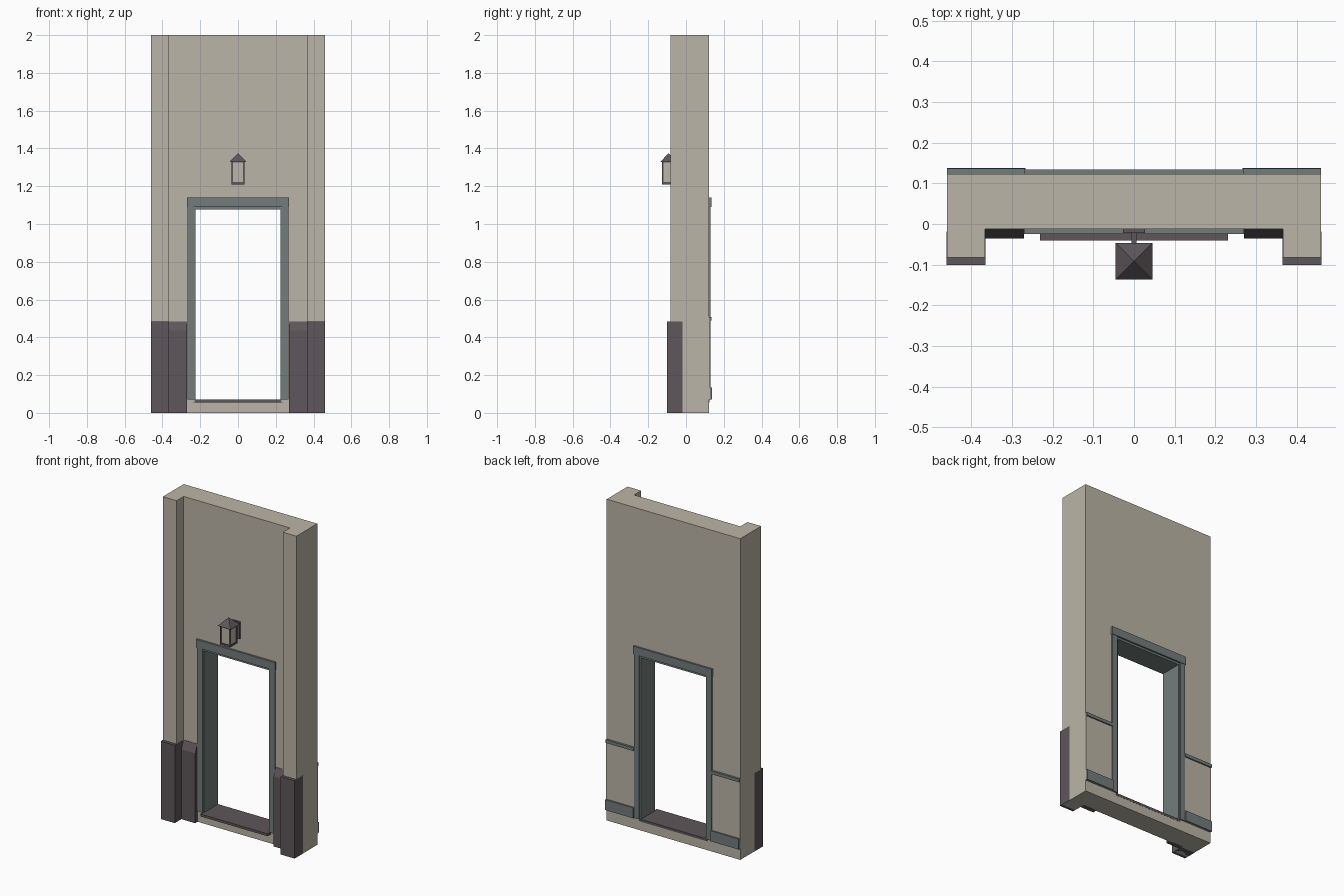
import bpy, bmesh

if "Cube" in bpy.data.objects:
    bpy.data.objects.remove(bpy.data.objects["Cube"])

def mat(name, col):
    m = bpy.data.materials.new(name)
    m.diffuse_color = (*col, 1)
    m.use_nodes = True
    m.node_tree.nodes["Principled BSDF"].inputs["Base Color"].default_value = m.diffuse_color
    return m

PLASTER = mat("plaster_beige", (0.50, 0.46, 0.385))
PLINTH = mat("dark_plum_stone", (0.112, 0.093, 0.103))
TRIM = mat("grey_teal_trim", (0.170, 0.205, 0.198))
GLASS = mat("pale_lamp_glass", (0.50, 0.46, 0.41))

def obj(name, bm, m):
    bmesh.ops.recalc_face_normals(bm, faces=bm.faces)
    me = bpy.data.meshes.new(name)
    bm.to_mesh(me)
    bm.free()
    me.materials.append(m)
    o = bpy.data.objects.new(name, me)
    bpy.context.collection.objects.link(o)
    return o

def prism(name, pts, vec, m):
    """Closed polygon swept along a vector."""
    bm = bmesh.new()
    f = bm.faces.new([bm.verts.new(p) for p in pts])
    r = bmesh.ops.extrude_face_region(bm, geom=[f])
    bmesh.ops.translate(bm, vec=vec, verts=[v for v in r["geom"] if isinstance(v, bmesh.types.BMVert)])
    return obj(name, bm, m)

def box(name, x, y, z, m):
    pts = [(x[0], y[0], z[0]), (x[1], y[0], z[0]), (x[1], y[1], z[0]), (x[0], y[1], z[0])]
    return prism(name, pts, (0, 0, z[1] - z[0]), m)

def pair(name, x, y, z, m):
    """Box on the right plus its mirror on the left."""
    box(name + "_right", x, y, z, m)
    box(name + "_left", (-x[1], -x[0]), y, z, m)

W, B, F, P = 0.46, 0.123, -0.012, -0.082   # half width, back, wall front, pilaster front
IN = 0.366                                 # inner edge of pilasters

# Wall with pilasters, doorway cut through
plan = [(-W, B), (-W, P), (-IN, P), (-IN, F), (IN, F), (IN, P), (W, P), (W, B)]
wall = prism("wall", [(x, y, 0) for x, y in plan], (0, 0, 2), PLASTER)
cutter = box("doorway_cutter", (-0.235, 0.235), (-0.3, 0.3), (0.056, 1.088), PLASTER)
mod = wall.modifiers.new("doorway", 'BOOLEAN')
mod.object = cutter
mod.operation = 'DIFFERENCE'
mod.solver = 'EXACT'
bpy.context.view_layer.objects.active = wall
bpy.ops.object.modifier_apply(modifier=mod.name)
bpy.data.objects.remove(cutter)

# Stone plinths: blocks round the pilasters, sloped-top panels beside the door
pair("pilaster_plinth", (IN - 0.001, W + 0.001), (-0.101, -0.018), (0, 0.485), PLINTH)
for side, x0 in (("left", -IN), ("right", 0.27)):
    prof = [(-0.005, 0), (-0.036, 0), (-0.036, 0.435), (-0.014, 0.485), (-0.005, 0.485)]
    prism("wall_plinth_" + side, [(x0, y, z) for y, z in prof], (IN - 0.27, 0, 0), PLINTH)

# Door lining and sill
pair("door_lining", (0.224, 0.236), (-0.014, 0.125), (0.07, 1.088), TRIM)
box("door_lining_head", (-0.225, 0.225), (-0.014, 0.125), (1.076, 1.089), TRIM)
box("door_sill", (-0.231, 0.231), (-0.041, 0.124), (0.055, 0.07), PLINTH)

# Door casings front and back
for face, near, cas, head in (("front", F + 0.004, -0.020, -0.024), ("back", B - 0.004, 0.131, 0.134)):
    ys = lambda a: (min(near, a), max(near, a))
    pair("casing_" + face, (0.232, 0.268), ys(cas), (0.07, 1.092), TRIM)
    box("lintel_" + face, (-0.271, 0.271), ys(head), (1.09, 1.14), TRIM)

# Back wainscot: panel, skirting and chair rail
pair("wainscot_panel", (0.267, W), (B - 0.004, 0.128), (0.07, 0.492), PLASTER)
pair("skirting", (0.267, W), (B - 0.004, 0.138), (0.07, 0.135), TRIM)
pair("chair_rail", (0.267, W), (B - 0.004, 0.136), (0.488, 0.508), TRIM)

# Wall lantern: plate, arm, base, glass, corner posts, pyramid roof
LY = -0.092
box("lantern_plate", (-0.027, 0.027), (-0.022, -0.008), (1.22, 1.325), PLINTH)
box("lantern_arm", (-0.006, 0.006), (-0.062, -0.02), (1.27, 1.285), PLINTH)
box("lantern_base", (-0.035, 0.035), (LY - 0.035, LY + 0.035), (1.21, 1.222), PLINTH)
box("lantern_glass", (-0.031, 0.031), (LY - 0.031, LY + 0.031), (1.22, 1.33), GLASS)
for name, y in (("front", LY - 0.031), ("back", LY + 0.031)):
    pair("lantern_post_" + name, (0.027, 0.035), (y - 0.004, y + 0.004), (1.22, 1.33), PLINTH)
bm = bmesh.new()
base = [bm.verts.new((sx * 0.045, LY + sy * 0.045, 1.328)) for sx, sy in ((-1, -1), (1, -1), (1, 1), (-1, 1))]
tip = bm.verts.new((0, LY, 1.375))
bm.faces.new(base)
for i in range(4):
    bm.faces.new((base[i], base[(i + 1) % 4], tip))
obj("lantern_roof", bm, PLINTH)
